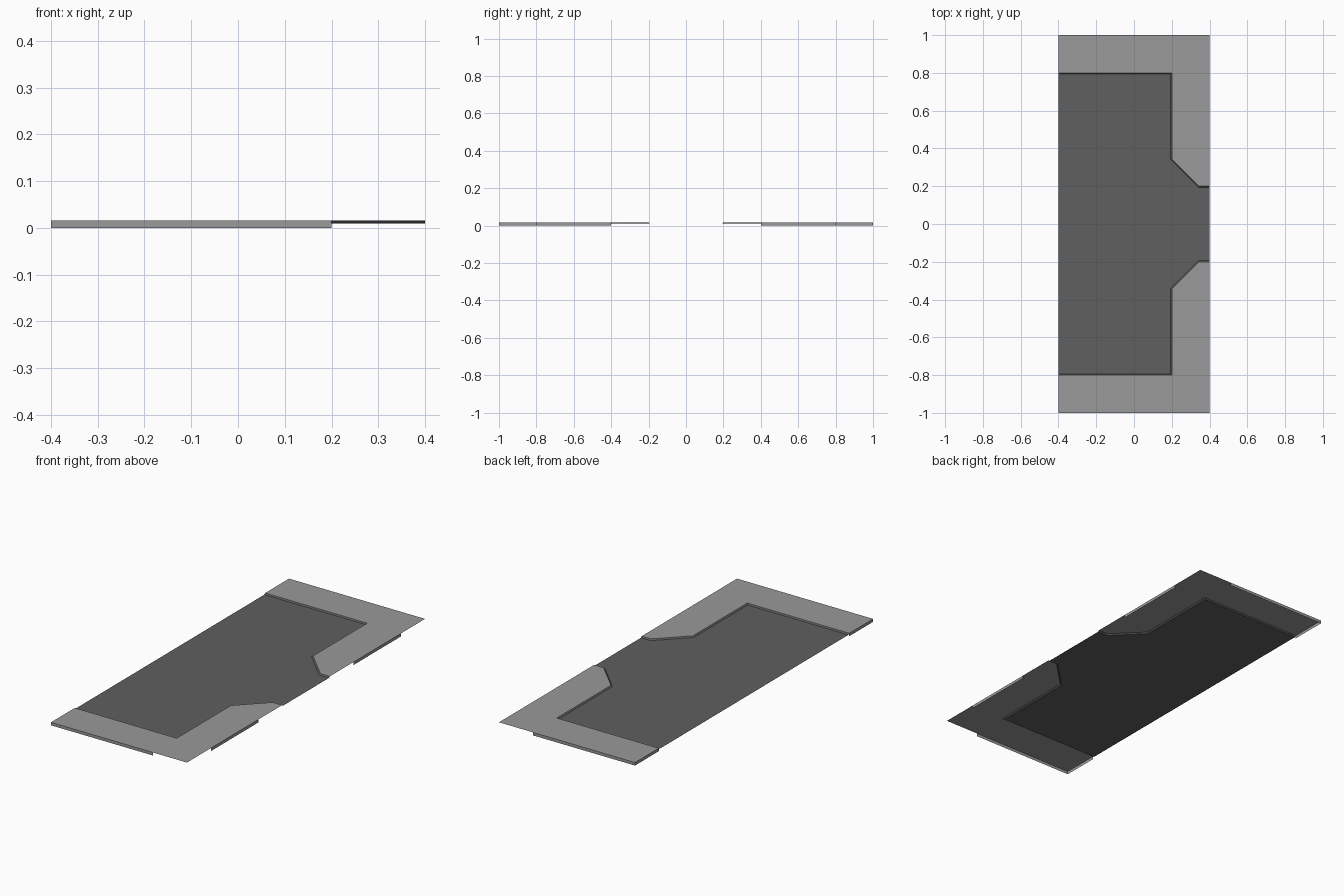
import bpy
from mathutils import Vector

if "Cube" in bpy.data.objects:
    bpy.data.objects.remove(bpy.data.objects["Cube"])

TOP, FLOOR = 0.016, 0.01


def material(name, v):
    m = bpy.data.materials.new(name)
    m.diffuse_color = (v, v, v, 1)
    m.use_nodes = True
    m.node_tree.nodes["Principled BSDF"].inputs["Base Color"].default_value = m.diffuse_color
    return m


light = material("light grey", 0.32)
dark = material("dark grey", 0.115)


def sheet(name, polys, mat):
    """Open surface from (points, facing direction) pairs."""
    verts, faces = [], []
    for pts, facing in polys:
        pts = [Vector(p) for p in pts]
        n = Vector()
        for i, p in enumerate(pts):  # area normal, valid for concave outlines
            n += p.cross(pts[(i + 1) % len(pts)])
        if n.dot(Vector(facing)) < 0:
            pts.reverse()
        faces.append(range(len(verts), len(verts) + len(pts)))
        verts += pts
    me = bpy.data.meshes.new(name)
    me.from_pydata([tuple(v) for v in verts], [], [list(f) for f in faces])
    me.materials.append(mat)
    ob = bpy.data.objects.new(name, me)
    bpy.context.collection.objects.link(ob)
    return ob


# Inner outline of the raised border (half), and the floor outline inside it
inner = [(-0.4, 0.8), (0.2, 0.8), (0.2, 0.345), (0.345, 0.2), (0.4, 0.2)]
base = [(-0.4, 0.793), (0.193, 0.793), (0.193, 0.342), (0.342, 0.193), (0.4, 0.193)]


def panel(a, b):
    """Vertical skirt panel between two plan points."""
    return [(*a, 0), (*b, 0), (*b, TOP), (*a, TOP)]


for s, side in ((-1, "front"), (1, "back")):
    rim = [(x, s * y, TOP) for x, y in inner + [(0.4, 1), (-0.4, 1)]]
    sheet(side + "_border_top", [(rim, (0, 0, 1))], light)

    # Skirts leave the outer corner open
    sheet(side + "_border_skirt", [
        (panel((-0.4, s), (0.2, s)), (0, s, 0)),
        (panel((0.4, s * 0.4), (0.4, s * 0.8)), (1, 0, 0)),
        (panel((-0.4, s * 0.8), (-0.4, s)), (-1, 0, 0)),
    ], light)

    # Sloped lip down to the floor
    lip = []
    for i in range(len(inner) - 1):
        quad = [inner[i] + (TOP,), inner[i + 1] + (TOP,),
                base[i + 1] + (FLOOR,), base[i] + (FLOOR,)]
        lip.append(([(x, s * y, z) for x, y, z in quad], (0, 0, 1)))
    sheet(side + "_border_lip", lip, dark)

# Recessed floor
outline = [(x, y, FLOOR) for x, y in base] + [(x, -y, FLOOR) for x, y in reversed(base)]
sheet("recessed_floor", [(outline, (0, 0, 1))], dark)
